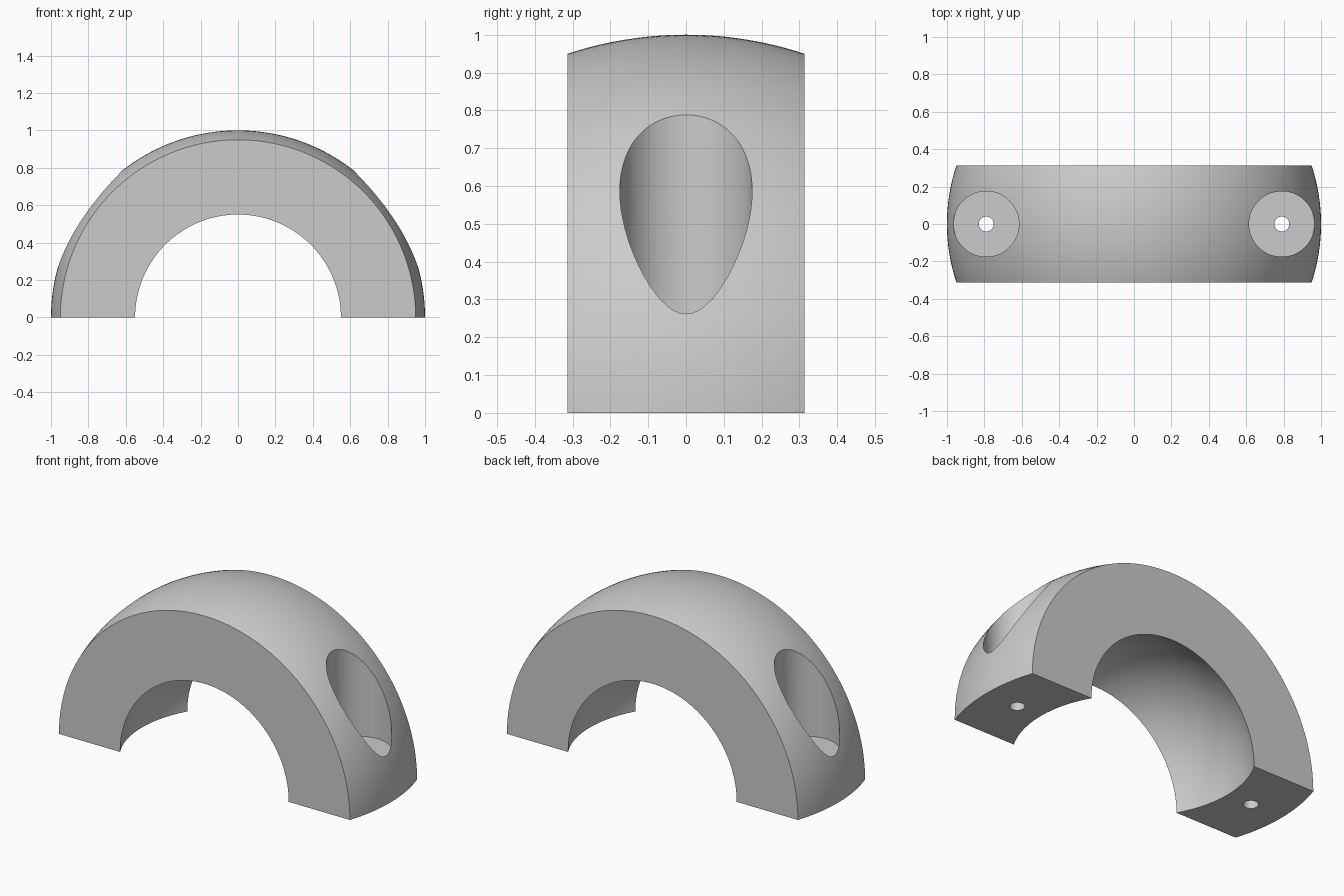
import bpy, bmesh, math

cube = bpy.data.objects.get("Cube")
if cube:
    bpy.data.objects.remove(cube, do_unlink=True)

HALF_WIDTH = 0.313    # half thickness along y
OUTER_R = 1.0         # outer sphere
INNER_R = 0.633       # spherical socket, 0.55 at the flat faces
BOLT_X = 0.79
SEGMENTS, ARC_STEPS = 96, 24

grey = bpy.data.materials.new("plain grey")
grey.use_nodes = True
colour = (0.6, 0.6, 0.6, 1)
grey.diffuse_color = colour
grey.node_tree.nodes["Principled BSDF"].inputs["Base Color"].default_value = colour


def arc(radius):
    """Sphere section between the two flat faces, as (distance from axis, y)."""
    limit = math.asin(HALF_WIDTH / radius)
    angles = [limit * (2 * i / ARC_STEPS - 1) for i in range(ARC_STEPS + 1)]
    return [(radius * math.cos(a), radius * math.sin(a)) for a in angles]


# Half ring: a closed section swept half a turn about the y axis
profile = arc(OUTER_R) + arc(INNER_R)[::-1]
bm = bmesh.new()
rings = []
for i in range(SEGMENTS + 1):
    t = math.pi * i / SEGMENTS
    rings.append([bm.verts.new((r * math.cos(t), y, r * math.sin(t))) for r, y in profile])
for a, b in zip(rings, rings[1:]):
    for j in range(len(profile)):
        k = (j + 1) % len(profile)
        bm.faces.new((a[j], a[k], b[k], b[j]))
bm.faces.new(rings[0])
bm.faces.new(rings[-1])
bmesh.ops.recalc_face_normals(bm, faces=bm.faces)
mesh = bpy.data.meshes.new("bearing_cap")
bm.to_mesh(mesh)
bm.free()
cap = bpy.data.objects.new("bearing_cap", mesh)
bpy.context.collection.objects.link(cap)
mesh.materials.append(grey)


def drill(name, x, radius, z_low, z_high):
    """Cut a vertical round hole through the cap."""
    bpy.ops.mesh.primitive_cylinder_add(
        vertices=64, radius=radius, depth=z_high - z_low,
        location=(x, 0, (z_low + z_high) / 2))
    cutter = bpy.context.object
    cutter.name = name
    cutter.hide_render = True
    cutter.data.materials.append(grey)
    mod = cap.modifiers.new(name, 'BOOLEAN')
    mod.operation = 'DIFFERENCE'
    mod.solver = 'EXACT'
    mod.object = cutter
    bpy.context.view_layer.objects.active = cap
    bpy.ops.object.modifier_apply(modifier=name)
    bpy.data.objects.remove(cutter, do_unlink=True)


# Counterbore and bolt hole on each side
for side in (1, -1):
    drill("counterbore", side * BOLT_X, 0.175, 0.25, 1.2)
    drill("bolt_hole", side * BOLT_X, 0.04, -0.1, 0.4)

bpy.ops.object.select_all(action='DESELECT')
cap.select_set(True)
bpy.context.view_layer.objects.active = cap
bpy.ops.object.shade_smooth_by_angle(angle=math.radians(25))
